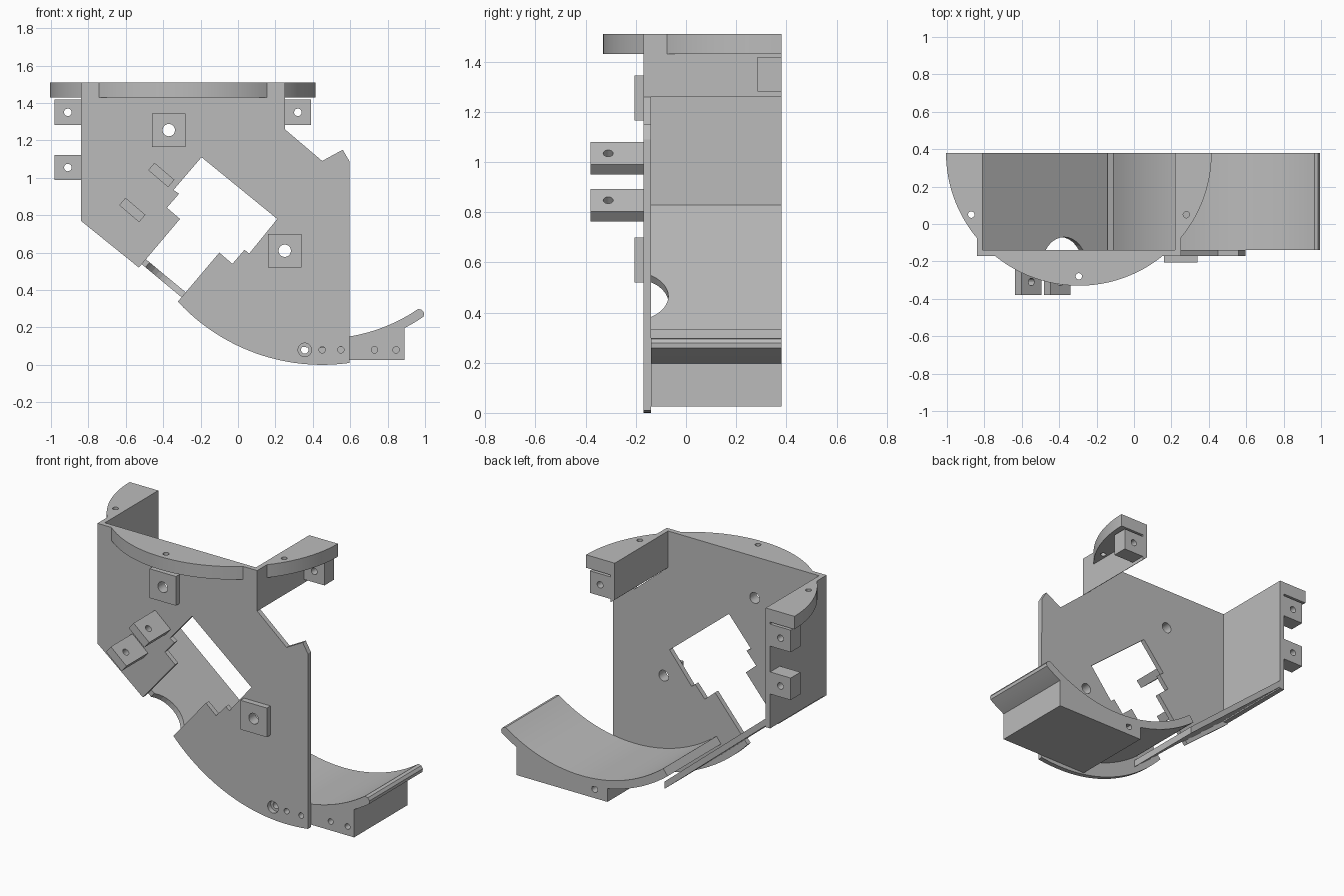
import bpy, bmesh
from math import cos, sin, radians, degrees, acos, asin
from mathutils import Vector

cube = bpy.data.objects.get("Cube")
if cube:
    bpy.data.objects.remove(cube)

grey = bpy.data.materials.new("mid_grey")
grey.use_nodes = True
grey.diffuse_color = (0.5, 0.5, 0.5, 1)
grey.node_tree.nodes["Principled BSDF"].inputs["Base Color"].default_value = (0.5, 0.5, 0.5, 1)

FRONT, INNER, BACK = -0.17, -0.14, 0.38   # plate front, plate back, open rear
TOP = 1.51


def make_object(name, bm):
    bmesh.ops.recalc_face_normals(bm, faces=bm.faces)
    mesh = bpy.data.meshes.new(name)
    bm.to_mesh(mesh)
    bm.free()
    mesh.materials.append(grey)
    obj = bpy.data.objects.new(name, mesh)
    bpy.context.collection.objects.link(obj)
    return obj


def prism(name, outline, lo, hi, axis="y"):
    """Extrude an xz outline along y, or an xy outline along z."""
    place = (lambda a, b, h: (a, h, b)) if axis == "y" else (lambda a, b, h: (a, b, h))
    bm = bmesh.new()
    ends = [[bm.verts.new(place(a, b, h)) for a, b in outline] for h in (lo, hi)]
    for ring in ends:
        bm.faces.new(ring)
    n = len(outline)
    for i in range(n):
        j = (i + 1) % n
        bm.faces.new((ends[0][i], ends[0][j], ends[1][j], ends[1][i]))
    return make_object(name, bm)


def rect(x0, x1, z0, z1):
    return [(x0, z0), (x1, z0), (x1, z1), (x0, z1)]


def arc(cx, cz, r, start, end, steps=24):
    angles = [radians(start + (end - start) * i / steps) for i in range(steps + 1)]
    return [(cx + r * cos(t), cz + r * sin(t)) for t in angles]


def drill(obj, holes):
    """Cut round holes given as (centre, axis, radius, length)."""
    bm = bmesh.new()
    for centre, direction, r, length in holes:
        turn = Vector((0, 0, 1)).rotation_difference(Vector(direction)).to_matrix().to_4x4()
        turn.translation = centre
        bmesh.ops.create_cone(bm, cap_ends=True, segments=32, radius1=r, radius2=r,
                              depth=length, matrix=turn)
    cutter = make_object("hole_cutter", bm)
    cutter.hide_render = True
    mod = obj.modifiers.new("holes", "BOOLEAN")
    mod.operation, mod.solver, mod.object = "DIFFERENCE", "EXACT", cutter
    bpy.context.view_layer.objects.active = obj
    bpy.ops.object.modifier_apply(modifier=mod.name)
    bpy.data.objects.remove(cutter)


Y, Z = (0, 1, 0), (0, 0, 1)
CX, CZ = 0.45, 1.05                       # centre of the trough curve
pads = [(-0.37, 1.255), (0.25, 0.61)]
pins = [0.45, 0.55]
block_pins = [0.73, 0.845]
bolt = 0.357

# Front plate with the stepped slanted opening
outline = [(-0.84, TOP), (0.25, TOP), (0.25, 1.26), (0.45, 1.09), (0.56, 1.15), (0.595, 1.09)]
outline += arc(CX, CZ, 1.05, 278, 222.7)
outline += [(-0.1, 0.6), (-0.03, 0.54), (0.035, 0.615), (0.06, 0.595), (0.21, 0.78),
            (-0.195, 1.11), (-0.345, 0.935), (-0.315, 0.915), (-0.38, 0.84),
            (-0.31, 0.78), (-0.53, 0.52), (-0.84, 0.77)]
plate = prism("front_plate", outline, FRONT, INNER)
drill(plate, [((x, FRONT, z), Y, 0.033, 0.2) for x, z in pads]
      + [((bolt, FRONT, 0.08), Y, 0.036, 0.2)]
      + [((x, FRONT, 0.08), Y, 0.017, 0.2) for x in pins])

# Square mounting pads
for x, z in pads:
    pad = prism("mounting_pad", rect(x - 0.09, x + 0.09, z - 0.09, z + 0.09), -0.205, FRONT)
    drill(pad, [((x, FRONT, z), Y, 0.033, 0.2)])

# Slanted lugs on the plate front, drilled across
along, across = Vector((0.76, -0.65)), Vector((0.65, 0.76))
for x, z in [(-0.41, 1.015), (-0.565, 0.828)]:
    mid = Vector((x, z))
    corners = [mid + along * a + across * b
               for a, b in rect(-0.07, 0.07, -0.026, 0.026)]
    lug = prism("slanted_lug", corners, -0.38, FRONT)
    drill(lug, [((x, -0.31, z), (across.x, 0, across.y), 0.02, 0.3)])

# Side walls and sloping floor
prism("right_wall", rect(-0.84, -0.81, 0.775, TOP), INNER, BACK)
prism("left_wall", [(0.22, 1.285), (0.25, 1.26), (0.25, TOP), (0.22, TOP)], INNER, BACK)
floor = prism("sloping_floor", [(-0.83, 0.80), (-0.12, 0.21), (-0.12, 0.255), (-0.83, 0.845)],
              INNER, BACK)
drill(floor, [((-0.385, -0.226, 0.45), (0.64, 0, 0.77), 0.156, 0.5)])

# Curved trough with a rounded tip
tip = [(CX + r * cos(radians(a)), CZ + r * sin(radians(a)))
       for r, a in [(0.925, 305.2), (0.945, 305.2)]]
trough = prism("curved_trough", arc(CX, CZ, 0.91, 232, 304.4, 32) + tip
               + arc(CX, CZ, 0.96, 304.4, 232, 32), INNER, BACK)

# Block under the trough, its top following the curve
low, high = 0.27, 0.89
top_arc = arc(CX, CZ, 0.935, 360 - degrees(acos((high - CX) / 0.935)),
              270 - degrees(asin((CX - low) / 0.935)))
block = prism("trough_block", [(low, 0.025), (high, 0.025)] + top_arc, INNER, BACK)
drill(block, [((bolt, 0.1, 0.08), Y, 0.02, 1)]
      + [((x, INNER, 0.08), Y, 0.017, 0.2) for x in pins + block_pins])

# Round top flange, in three segments outside the walls
FX, FR = -0.295, 0.71
edge = degrees(acos(0.545 / FR))
front_edge = degrees(asin((BACK - FRONT) / FR))
flanges = [
    ("right_flange", [(-0.84, BACK)] + arc(FX, BACK, FR, 180, 180 + edge), (-0.87, 0.05)),
    ("left_flange", [(0.25, BACK)] + arc(FX, BACK, FR, 360, 360 - edge), (0.28, 0.05)),
    ("front_flange", arc(FX, BACK, FR, 180 + front_edge, 360 - front_edge), (FX, -0.28)),
]
smooth = [plate, trough, block]
for name, shape, (hx, hy) in flanges:
    flange = prism(name, shape, 1.43, TOP, "z")
    drill(flange, [((hx, hy, 1.47), Z, 0.017, 0.3)])
    smooth.append(flange)

# Drilled ears at the rear of the side walls
for x0, x1, z in [(-0.98, -0.84, 1.35), (-0.98, -0.84, 1.055), (0.25, 0.39, 1.35)]:
    ear = prism("side_ear", rect(x0, x1, z - 0.068, z + 0.068), 0.285, BACK)
    drill(ear, [(((x0 + x1) / 2, 0.33, z), Y, 0.02, 0.3)])

# Smooth the curved parts, keeping sharp edges
bpy.ops.object.select_all(action="DESELECT")
for obj in smooth:
    obj.select_set(True)
bpy.context.view_layer.objects.active = plate
bpy.ops.object.shade_smooth_by_angle(angle=radians(25))
